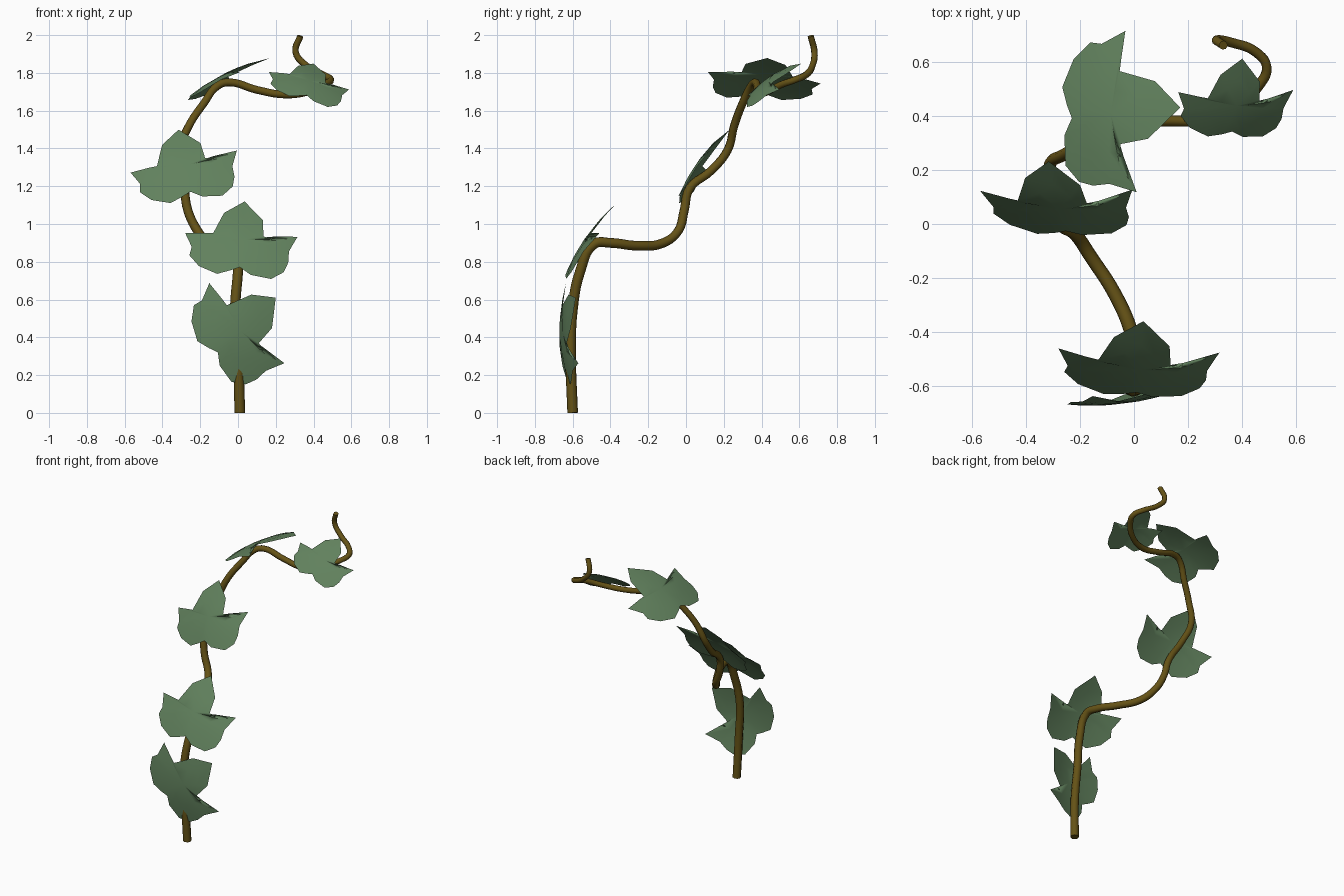
import bpy, bmesh
from mathutils import Vector

if "Cube" in bpy.data.objects:
    bpy.data.objects.remove(bpy.data.objects["Cube"])


def material(name, rgb):
    m = bpy.data.materials.new(name)
    m.diffuse_color = (*rgb, 1)
    m.use_nodes = True
    m.node_tree.nodes["Principled BSDF"].inputs["Base Color"].default_value = m.diffuse_color
    return m


green = material("leaf_green", (0.12, 0.22, 0.11))
brown = material("stem_brown", (0.13, 0.085, 0.008))

# Winding stem: tapered tube along a path
path = [(0.01, -0.60, 0), (0.0, -0.61, 0.3), (-0.015, -0.60, 0.55), (0.0, -0.56, 0.75),
        (0.005, -0.485, 0.895), (-0.01, -0.40, 0.90), (-0.07, -0.26, 0.885), (-0.16, -0.12, 0.90),
        (-0.215, -0.04, 0.965), (-0.265, -0.01, 1.07), (-0.285, 0.02, 1.19), (-0.30, 0.13, 1.28),
        (-0.31, 0.22, 1.39), (-0.26, 0.255, 1.52), (-0.18, 0.30, 1.64), (-0.11, 0.345, 1.73),
        (-0.05, 0.365, 1.75), (0.10, 0.38, 1.71), (0.25, 0.385, 1.685), (0.37, 0.43, 1.70),
        (0.46, 0.51, 1.74), (0.49, 0.58, 1.765), (0.45, 0.635, 1.79), (0.36, 0.67, 1.84),
        (0.305, 0.68, 1.91), (0.33, 0.66, 1.995)]
cu = bpy.data.curves.new("stem", 'CURVE')
cu.dimensions = '3D'
cu.bevel_depth = 0.028
cu.bevel_resolution = 2
cu.resolution_u = 5
cu.use_fill_caps = True
sp = cu.splines.new('BEZIER')
sp.bezier_points.add(len(path) - 1)
for i, (p, co) in enumerate(zip(sp.bezier_points, path)):
    p.co = co
    p.handle_left_type = p.handle_right_type = 'AUTO'
    p.radius = 1.0 - 0.4 * i / (len(path) - 1)
cu.materials.append(brown)
bpy.context.collection.objects.link(bpy.data.objects.new("stem", cu))

# Lobed leaf outline, from the base notch round the right side to the tip and back
OUTLINE = [(0, 0), (0.06, -0.04), (0.17, -0.05), (0.235, 0.0), (0.255, 0.06), (0.255, 0.13),
           (0.295, 0.235), (0.19, 0.185), (0.115, 0.20), (0.105, 0.31), (0, 0.44),
           (-0.105, 0.35), (-0.155, 0.21), (-0.20, 0.215), (-0.305, 0.225), (-0.265, 0.13),
           (-0.275, 0.08), (-0.22, 0.01), (-0.12, -0.04), (-0.05, -0.02)]


def leaf(name, base, tip, right):
    """Cupped leaf blade from base to tip, with its right side along 'right'."""
    base, tip = Vector(base), Vector(tip)
    scale = (tip - base).length / 0.44
    fwd = (tip - base).normalized()
    right = Vector(right)
    right = (right - fwd * right.dot(fwd)).normalized()
    up = right.cross(fwd)
    mid = Vector((0, 0.17))
    bm = bmesh.new()

    def vert(p):
        h = 0.035 - 0.5 * (p - mid).length_squared
        return bm.verts.new(base + (right * p.x + fwd * p.y + up * h) * scale)

    centre = vert(mid)
    outer = [vert(Vector(p)) for p in OUTLINE]
    inner = [vert(mid.lerp(Vector(p), 0.55)) for p in OUTLINE]
    n = len(OUTLINE)
    for i in range(n):
        j = (i + 1) % n
        bm.faces.new((centre, inner[i], inner[j]))
        bm.faces.new((inner[i], outer[i], outer[j], inner[j]))
    me = bpy.data.meshes.new(name)
    bm.to_mesh(me)
    bm.free()
    me.materials.append(green)
    for f in me.polygons:
        f.use_smooth = True
    bpy.context.collection.objects.link(bpy.data.objects.new(name, me))


# Five leaves climbing the stem
leaf("leaf_1", (-0.11, -0.645, 0.32), (0.20, -0.585, 0.61), (0.7, 0.12, -0.7))
leaf("leaf_2", (0.01, -0.605, 0.76), (0.035, -0.36, 1.12), (1, 0, 0))
leaf("leaf_3", (-0.25, -0.01, 1.16), (-0.315, 0.23, 1.50), (0.58, 0.02, 0.14))
leaf("leaf_4", (-0.22, 0.39, 1.68), (0.17, 0.43, 1.88), (0, -1, 0.06))
leaf("leaf_5", (0.36, 0.35, 1.67), (0.40, 0.61, 1.85), (0.43, 0.03, -0.08))
